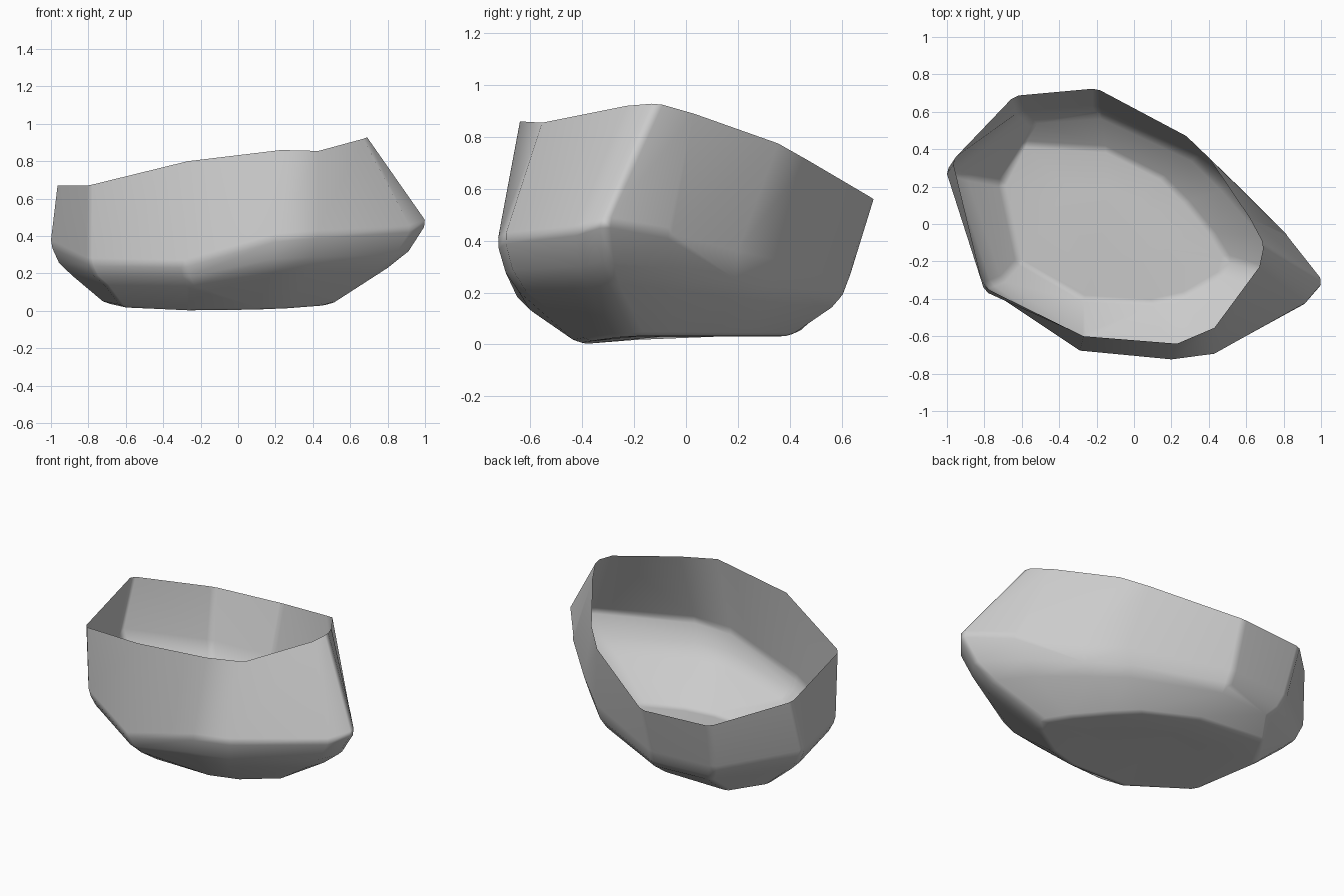
import bpy, bmesh, math

if "Cube" in bpy.data.objects:
    bpy.data.objects.remove(bpy.data.objects["Cube"])

# open rim, counter-clockwise seen from above
rim = [(.695, -.11, .93), (.62, .03, .89), (.40, .355, .775), (.28, .47, .71),
       (-.20, .725, .56), (-.64, .685, .56), (-.97, .34, .67), (-.80, -.36, .67),
       (-.27, -.60, .80), (.23, -.64, .86), (.43, -.555, .855), (.67, -.23, .92)]
# widest belt of the shell, same columns
belt = [(1.025, -.315, .475), (.83, -.07, .43), (.56, .20, .36), (.36, .38, .32),
        (-.20, .635, .27), (-.61, .605, .27), (-1.01, .285, .36), (-.80, -.335, .26),
        (-.29, -.68, .25), (.20, -.728, .39), (.43, -.70, .41), (.925, -.43, .44)]
# outline of the floor, same columns
floor_outline = [(.50, -.18), (.42, -.05), (.28, .12), (.15, .25),
                 (-.15, .40), (-.60, .43), (-.71, .22), (-.62, -.20),
                 (-.27, -.40), (.10, -.42), (.28, -.38), (.47, -.27)]


def underside(k, right_taper, drop):
    """Shrink and lower the belt; the pointed right end tapers a bit more."""
    out = []
    for x, y, z in belt:
        r = max(0, x)
        out.append((x * (k - right_taper * r), y * k, z * (drop - .04 * r)))
    return out


def floor_z(x, y):
    return .05 * (x + .2) ** 2 + .04 * max(0, y + .4)


# rounded underside, then a floor that is slightly raised in the middle
floor = [(x, y, floor_z(x, y)) for x, y in floor_outline]
middle = [(x * .5 - .06, y * .5, .03) for x, y in floor_outline]

bm = bmesh.new()
rings = [[bm.verts.new(p) for p in r]
         for r in (rim, belt, underside(.955, .05, .72),
                   underside(.885, .09, .53), floor, middle)]
n = len(rim)
for upper, lower in zip(rings, rings[1:]):
    for i in range(n):
        j = (i + 1) % n
        bm.faces.new((lower[i], lower[j], upper[j], upper[i]))
bm.faces.new(rings[-1][::-1])

mesh = bpy.data.meshes.new("open_shell")
bm.to_mesh(mesh)
bm.free()
shell = bpy.data.objects.new("open_shell", mesh)
bpy.context.collection.objects.link(shell)
bpy.context.view_layer.objects.active = shell
shell.select_set(True)
bpy.ops.object.shade_smooth_by_angle(angle=math.radians(120))

# slim bevel with area-weighted normals keeps the big panels crisp
bevel = shell.modifiers.new("soft_creases", 'BEVEL')
bevel.width = .022
bevel.segments = 1
bevel.limit_method = 'ANGLE'
bevel.angle_limit = math.radians(28)
shell.modifiers.new("panel_normals", 'WEIGHTED_NORMAL')
